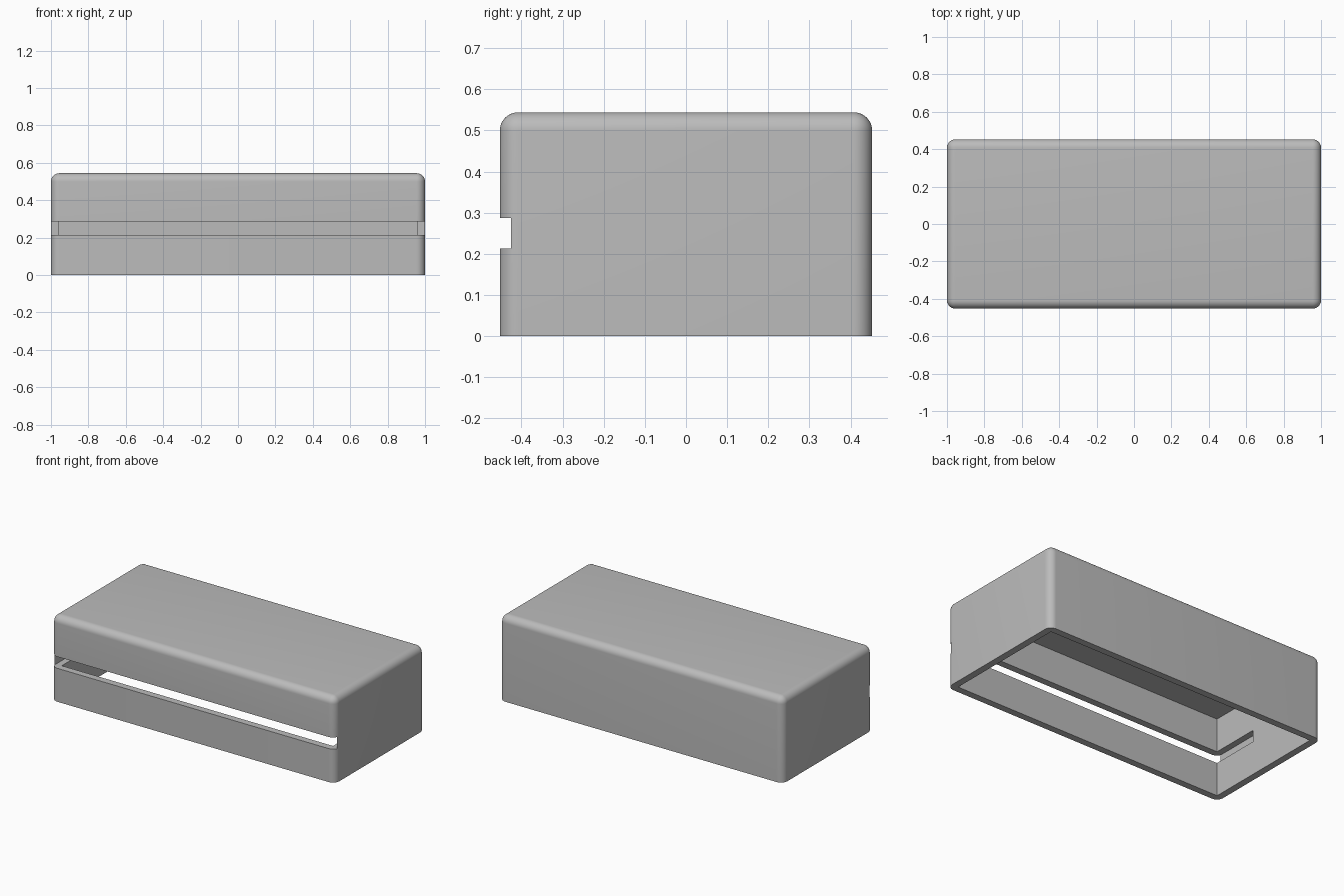
import bpy, bmesh

if "Cube" in bpy.data.objects:
    bpy.data.objects.remove(bpy.data.objects["Cube"])

W, D, H = 1.0, 0.4525, 0.544      # half width, half depth, height
WALL, RADIUS = 0.044, 0.045

grey = bpy.data.materials.new("plain grey")
grey.diffuse_color = (0.5, 0.5, 0.5, 1)
grey.use_nodes = True
grey.node_tree.nodes["Principled BSDF"].inputs["Base Color"].default_value = grey.diffuse_color


def box(name, lo, hi):
    """Axis-aligned box between two corners."""
    bm = bmesh.new()
    bmesh.ops.create_cube(bm, size=1)
    for v in bm.verts:
        v.co = [lo[i] if v.co[i] < 0 else hi[i] for i in range(3)]
    mesh = bpy.data.meshes.new(name)
    bm.to_mesh(mesh)
    bm.free()
    obj = bpy.data.objects.new(name, mesh)
    bpy.context.collection.objects.link(obj)
    mesh.materials.append(grey)
    return obj


# Outer shell: rounded everywhere except around the open bottom
cover = box("box_cover", (-W, -D, 0), (W, D, H))
bm = bmesh.new()
bm.from_mesh(cover.data)
rounded = [e for e in bm.edges if max(v.co.z for v in e.verts) > 0.01]
bmesh.ops.bevel(bm, geom=rounded, offset=RADIUS, segments=10, profile=0.5,
                affect='EDGES', clamp_overlap=True)
bm.to_mesh(cover.data)
bm.free()

# Hollow inside, and the front slot that runs on as a groove in both side walls
cutters = [
    box("cavity_cutter", (-W + WALL, -D + WALL, -0.2), (W - WALL, D - WALL, H - WALL)),
    box("slot_cutter", (-0.996, -D - 0.1, 0.213), (0.996, -0.09, 0.287)),
]
bpy.context.view_layer.objects.active = cover
cover.select_set(True)
for cutter in cutters:
    mod = cover.modifiers.new(cutter.name, 'BOOLEAN')
    mod.operation = 'DIFFERENCE'
    mod.solver = 'EXACT'
    mod.object = cutter
    bpy.ops.object.modifier_apply(modifier=mod.name)
for cutter in cutters:
    bpy.data.objects.remove(cutter)

# Smooth rounded edges, crisp cuts
bpy.ops.object.shade_smooth_by_angle(angle=0.52)
